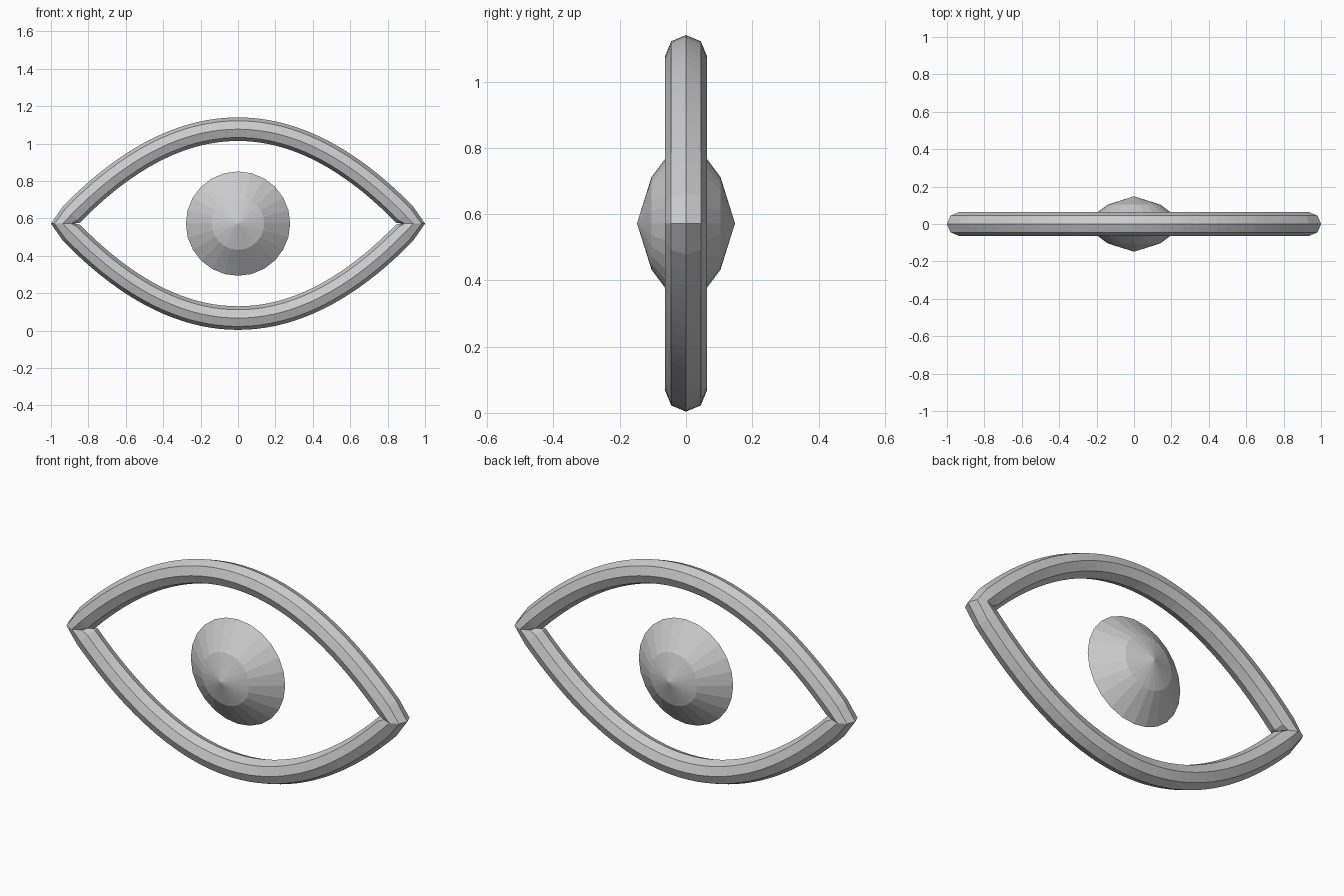
import bpy
import bmesh
from math import sin, cos, sqrt, pi

if "Cube" in bpy.data.objects:
    bpy.data.objects.remove(bpy.data.objects["Cube"])

MID_Z = 0.572       # height of the eye corners
HALF_W = 0.937      # centreline half width
RISE = 0.505        # centreline rise of each lid
TUBE_R = 0.063
STEPS = 40
SIDES = 8

grey = bpy.data.materials.new("plain grey")
grey.use_nodes = True
colour = (0.6, 0.6, 0.6, 1)
grey.diffuse_color = colour
grey.node_tree.nodes["Principled BSDF"].inputs["Base Color"].default_value = colour


def finish(name, bm):
    bmesh.ops.recalc_face_normals(bm, faces=bm.faces)
    mesh = bpy.data.meshes.new(name)
    bm.to_mesh(mesh)
    bm.free()
    mesh.materials.append(grey)
    obj = bpy.data.objects.new(name, mesh)
    obj.location.z = MID_Z
    bpy.context.collection.objects.link(obj)
    return obj


def bridge(bm, a, b):
    n = len(a)
    for i in range(n):
        j = (i + 1) % n
        bm.faces.new((a[i], a[j], b[j], b[i]))


def lid(name, side):
    """Octagonal tube along a parabolic arch, cut level at the corners."""
    bm = bmesh.new()
    rings = []
    for s in range(STEPS + 1):
        u = 2 * s / STEPS - 1
        x, z = u * HALF_W, RISE * (1 - u * u)
        slope = -2 * RISE * u / HALF_W
        length = sqrt(1 + slope * slope)
        nx, nz = -slope / length, 1 / length
        if s in (0, STEPS):
            nx, nz = (-1 if s == 0 else 1), 0
        ring = []
        for k in range(SIDES):
            a = 2 * pi * k / SIDES
            out = TUBE_R * cos(a)
            ring.append(bm.verts.new((x + nx * out, TUBE_R * sin(a),
                                      side * (z + nz * out))))
        rings.append(ring)
    for a, b in zip(rings, rings[1:]):
        bridge(bm, a, b)
    bm.faces.new(rings[0])
    bm.faces.new(rings[-1])
    return finish(name, bm)


def lens(name, segments=24):
    """Faceted disc turned around the front-to-back axis."""
    bm = bmesh.new()
    rings = []
    for y, r in ((-0.104, 0.14), (0, 0.279), (0.104, 0.14)):
        rings.append([bm.verts.new((r * cos(2 * pi * k / segments), y,
                                    r * sin(2 * pi * k / segments)))
                      for k in range(segments)])
    for a, b in zip(rings, rings[1:]):
        bridge(bm, a, b)
    for y, ring in ((-0.148, rings[0]), (0.148, rings[-1])):
        tip = bm.verts.new((0, y, 0))
        for k in range(segments):
            bm.faces.new((ring[k], ring[(k + 1) % segments], tip))
    return finish(name, bm)


lid("upper_lid", 1)
lid("lower_lid", -1)
lens("pupil")
